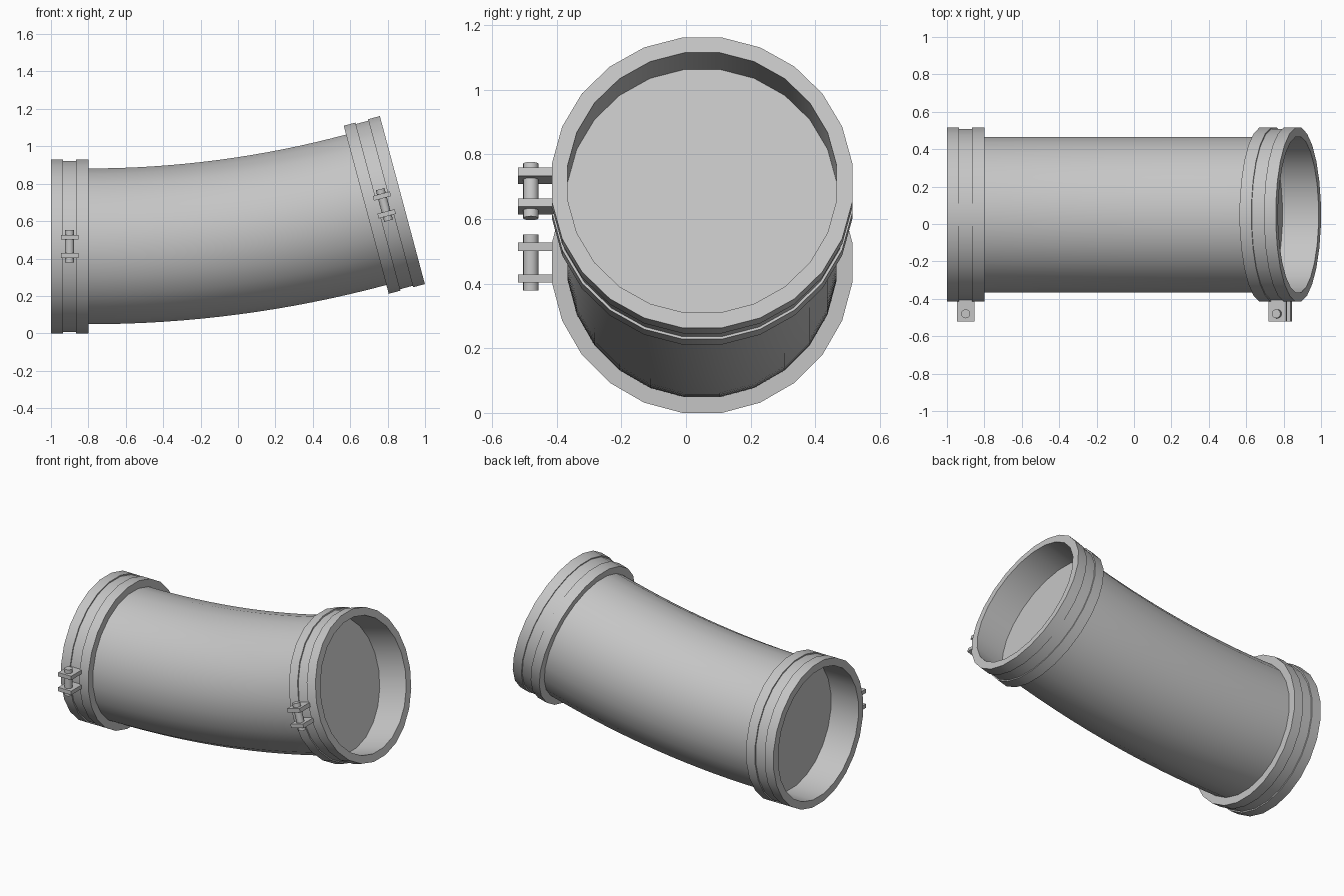
import bpy, bmesh, math
from mathutils import Matrix, Vector

cube = bpy.data.objects.get("Cube")
if cube:
    bpy.data.objects.remove(cube, do_unlink=True)

SIDES = 24
BEND = math.radians(15)
ARC_R = 5.74
PIPE_R, COLLAR_R, GROOVE_R = 0.42, 0.469, 0.461
COLLAR_LEN = 0.2
START = Vector((-0.8, 0.05, 0.465))

grey = bpy.data.materials.new("plain grey")
grey.use_nodes = True
grey.diffuse_color = (0.56, 0.56, 0.56, 1)
grey.node_tree.nodes["Principled BSDF"].inputs["Base Color"].default_value = grey.diffuse_color


def frame(angle):
    """Frame on the bent centreline, with local x along the pipe."""
    centre = START + Vector((ARC_R * math.sin(angle), 0, ARC_R * (1 - math.cos(angle))))
    return Matrix.Translation(centre) @ Matrix.Rotation(-angle, 4, 'Y')


def finish(name, bm):
    bmesh.ops.recalc_face_normals(bm, faces=bm.faces)
    mesh = bpy.data.meshes.new(name)
    bm.to_mesh(mesh)
    bm.free()
    mesh.materials.append(grey)
    obj = bpy.data.objects.new(name, mesh)
    bpy.context.collection.objects.link(obj)
    bpy.ops.object.select_all(action='DESELECT')
    obj.select_set(True)
    bpy.context.view_layer.objects.active = obj
    bpy.ops.object.shade_smooth_by_angle(angle=math.radians(30))
    return obj


def tube(name, stations, closed):
    """Skin rings given as (frame, offset along axis, radius)."""
    bm = bmesh.new()
    rings = []
    for mat, s, r in stations:
        turns = [2 * math.pi * (i + 0.5) / SIDES for i in range(SIDES)]
        rings.append([bm.verts.new(mat @ Vector((s, r * math.cos(t), r * math.sin(t))))
                      for t in turns])
    pairs = list(zip(rings, rings[1:]))
    if closed:
        pairs.append((rings[-1], rings[0]))
    else:
        bm.faces.new(rings[0])
        bm.faces.new(rings[-1])
    for a, b in pairs:
        for i in range(SIDES):
            j = (i + 1) % SIDES
            bm.faces.new((a[i], a[j], b[j], b[i]))
    return finish(name, bm)


def collar(name, mat):
    """Hollow ring with a shallow groove round its middle."""
    h = COLLAR_LEN / 2
    g = 0.035
    profile = [(-h, PIPE_R), (-h, COLLAR_R), (-g, COLLAR_R), (-g, GROOVE_R),
               (g, GROOVE_R), (g, COLLAR_R), (h, COLLAR_R), (h, PIPE_R)]
    tube(name, [(mat, s, r) for s, r in profile], True)


def clamp(side, mat):
    """Two lugs joined by an upright bolt on the front of a collar."""
    for label, z in (("upper", 0.049), ("lower", -0.049)):
        bm = bmesh.new()
        bmesh.ops.create_cube(bm, size=1, matrix=mat @ Matrix.Translation((0, -0.51, z))
                              @ Matrix.Diagonal((0.095, 0.12, 0.026, 1)))
        finish(f"{side}_clamp_{label}_lug", bm)
    bm = bmesh.new()
    bmesh.ops.create_cone(bm, cap_ends=True, segments=16, radius1=0.024, radius2=0.024,
                          depth=0.174, matrix=mat @ Matrix.Translation((0, -0.53, 0)))
    finish(f"{side}_clamp_bolt", bm)


# Curved pipe, closed at both ends
STEPS = 16
tube("curved_pipe", [(frame(BEND * i / STEPS), 0, PIPE_R) for i in range(STEPS + 1)], False)

# Collars and clamps at both ends
for side, angle, shift in (("right", 0, -COLLAR_LEN / 2), ("left", BEND, COLLAR_LEN / 2)):
    middle = frame(angle) @ Matrix.Translation((shift, 0, 0))
    collar(f"{side}_collar", middle)
    clamp(side, middle)
